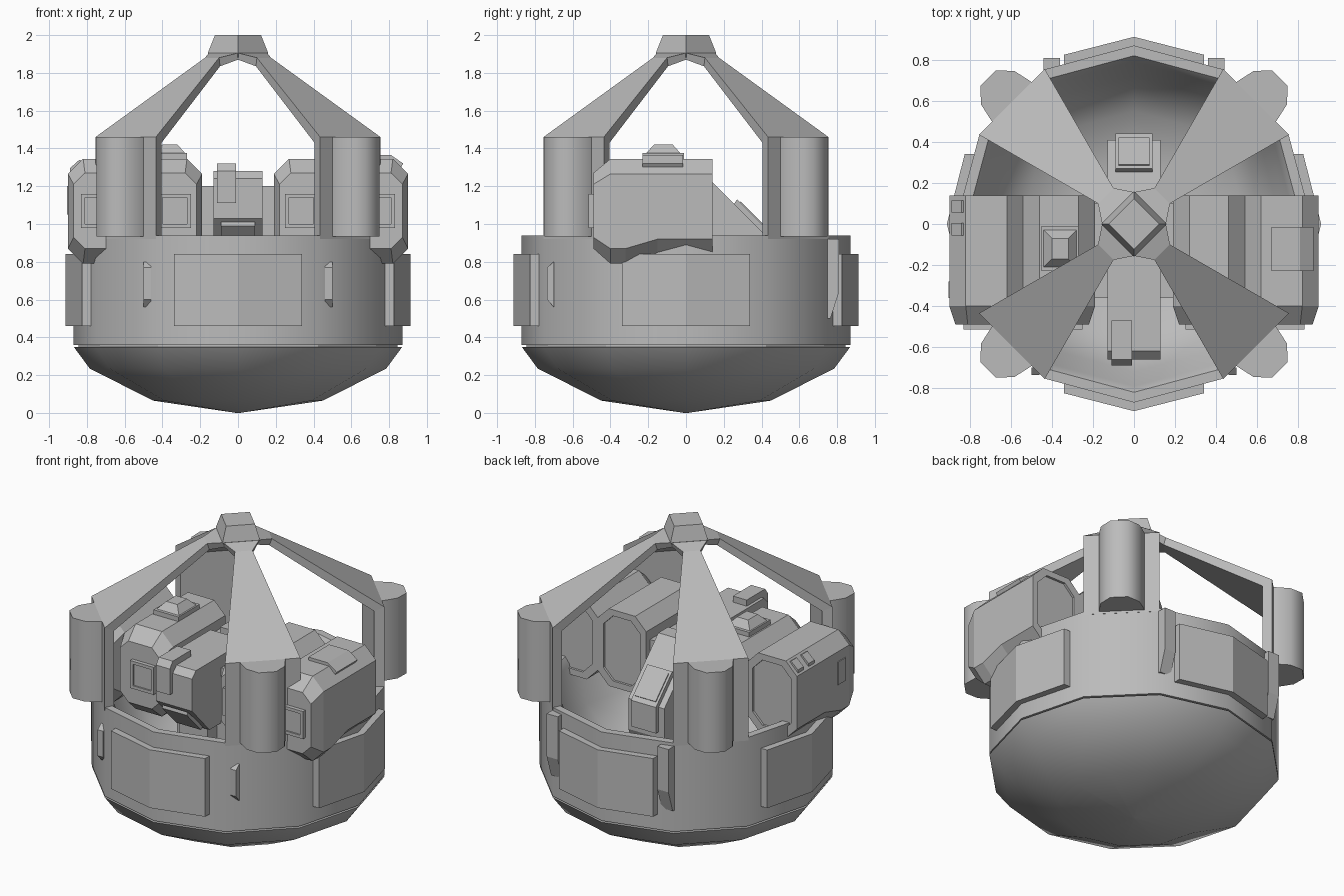
import bpy, bmesh, math

cube = bpy.data.objects.get("Cube")
if cube:
    bpy.data.objects.remove(cube)

grey = bpy.data.materials.new("plain_grey")
grey.use_nodes = True
grey.diffuse_color = (0.5, 0.5, 0.5, 1)
grey.node_tree.nodes["Principled BSDF"].inputs["Base Color"].default_value = (0.5, 0.5, 0.5, 1)


def loft(name, sections, smooth=None):
    """Skin a list of equal-length closed loops and cap both ends."""
    bm = bmesh.new()
    loops = [[bm.verts.new(p) for p in s] for s in sections]
    n = len(loops[0])
    for a, b in zip(loops, loops[1:]):
        for i in range(n):
            j = (i + 1) % n
            bm.faces.new((a[i], a[j], b[j], b[i]))
    bm.faces.new(loops[0])
    bm.faces.new(loops[-1])
    bmesh.ops.recalc_face_normals(bm, faces=bm.faces)
    mesh = bpy.data.meshes.new(name)
    bm.to_mesh(mesh)
    bm.free()
    mesh.materials.append(grey)
    ob = bpy.data.objects.new(name, mesh)
    bpy.context.collection.objects.link(ob)
    if smooth:
        bpy.ops.object.select_all(action="DESELECT")
        ob.select_set(True)
        bpy.context.view_layer.objects.active = ob
        bpy.ops.object.shade_smooth_by_angle(angle=math.radians(smooth))
    return ob


def box(name, x, y, z, taper=0.0):
    def rect(t, h):
        return [(x[0] + t, y[0] + t, h), (x[1] - t, y[0] + t, h),
                (x[1] - t, y[1] - t, h), (x[0] + t, y[1] - t, h)]
    return loft(name, [rect(0, z[0]), rect(taper, z[1])])


def extrude_x(name, poly, x0, x1):
    return loft(name, [[(x, y, z) for y, z in poly] for x in (x0, x1)])


def extrude_y(name, poly, y0, y1):
    return loft(name, [[(x, y, z) for x, z in poly] for y in (y0, y1)])


def extrude_z(name, poly, z0, z1, smooth=None):
    return loft(name, [[(x, y, z) for x, y in poly] for z in (z0, z1)], smooth)


def turn(name, profile, sides=12, smooth=None):
    step = math.tau / sides
    return loft(name, [[(r * math.cos(i * step), r * math.sin(i * step), z)
                        for i in range(sides)] for r, z in profile], smooth)


def rot(p, a):
    c, s = math.cos(a), math.sin(a)
    return (p[0] * c - p[1] * s, p[0] * s + p[1] * c, *p[2:])


def swap(p):
    return (p[1], p[0], *p[2:])


# Hull: rounded bottom, thin recessed seam, open twelve-sided tub
turn("lower_bowl", [(0.01, 0), (0.45, 0.065), (0.785, 0.235), (0.87, 0.35)], smooth=35)
turn("seam_band", [(0.845, 0.34), (0.845, 0.37)])
turn("tub_wall", [(0.3, 0.38), (0.55, 0.44), (0.72, 0.6), (0.79, 0.9), (0.82, 0.94),
                  (0.87, 0.94), (0.87, 0.36), (0.5, 0.36)], smooth=35)

# Outer plates on the four sides
plate = [(-0.34, 0.75), (-0.34, 0.825), (0, 0.912), (0.34, 0.825), (0.34, 0.75), (0, 0.84)]
for k, side in enumerate(("back", "right", "front", "left")):
    extrude_z(side + "_plate", [rot(p, k * math.pi / 2) for p in plate], 0.46, 0.84)

# Roof frame: four posts leaning into a hub, each with an outer tank
outer = [(0.435, 0.755, 0.92), (0.435, 0.755, 1.46), (0.1, 0.175, 1.88), (0, 0.155, 1.905)]
inner = [(0.405, 0.70, 0.92), (0.405, 0.70, 1.43), (0.095, 0.16, 1.835), (0, 0.14, 1.87)]
tank = [(0.8, -0.135), (0.85, -0.135), (0.94, -0.115), (1.005, -0.053),
        (1.005, 0.053), (0.94, 0.115), (0.85, 0.135), (0.8, 0.135)]
for k in range(4):
    a = k * math.pi / 2
    loft("roof_post", [[rot(p, a) for p in (o, swap(o), swap(i), i)]
                       for o, i in zip(outer, inner)])
    extrude_z("post_tank", [rot(p, a + math.pi / 4) for p in tank], 0.935, 1.46, smooth=50)
turn("roof_hub", [(0.14, 1.87), (0.16, 1.905), (0.122, 2.0)], sides=4)

# Small fins on the tub wall
for s in (-1, 1):
    extrude_x("front_fin", [(-0.70, 0.56), (-0.735, 0.6), (-0.735, 0.77), (-0.70, 0.8)],
              s * 0.46, s * 0.5)
    extrude_x("back_fin", [(0.74, 0.5), (0.765, 0.5), (0.81, 0.64), (0.81, 0.92), (0.74, 0.92)],
              s * 0.36, s * 0.44)


# Side pods: two chamfered housings per side
def octagon(x0, x1, z0, z1, c, y, s):
    pts = [(x0 + c, z0), (x1 - c, z0), (x1, z0 + c), (x1, z1 - c),
           (x1 - c, z1), (x0 + c, z1), (x0, z1 - c), (x0, z0 + c)]
    return [(s * x, y, z) for x, z in pts]


def screen(name, x0, x1, z0, z1, y, s):
    def ring(d, yy):
        return [(s * x, yy, z) for x, z in ((x0 + d, z0 + d), (x1 - d, z0 + d),
                                            (x1 - d, z1 - d), (x0 + d, z1 - d))]
    loft(name, [ring(0, y + 0.05), ring(0, y), ring(0.02, y), ring(0.02, y + 0.01)])


for s in (-1, 1):
    for label, x0, x1 in (("inner", 0.19, 0.54), ("outer", 0.54, 0.9)):
        loft(label + "_pod", [
            octagon(x0 + 0.03, x1 - 0.03, 0.87, 1.27, 0.06, -0.49, s),
            octagon(x0, x1, 0.79, 1.345, 0.08, -0.40, s),
            octagon(x0, x1, 0.79, 1.345, 0.08, -0.32, s),
            octagon(x0, x1, 0.84, 1.345, 0.08, -0.15, s),
            octagon(x0, x1, 0.84, 1.345, 0.08, 0.14, s),
            octagon(x0 + 0.04, x1 - 0.04, 0.88, 1.305, 0.07, 0.14, s),
            octagon(x0 + 0.04, x1 - 0.04, 0.88, 1.305, 0.07, 0.125, s)])
    screen("inner_pod_screen", 0.25, 0.42, 0.98, 1.16, -0.515, s)
    screen("outer_pod_screen", 0.66, 0.83, 0.98, 1.16, -0.515, s)

# Fittings on the pods
box("pod_box_base", (-0.45, -0.27), (-0.23, -0.01), (1.31, 1.375))
box("pod_box_top", (-0.44, -0.28), (-0.21, -0.03), (1.375, 1.42), 0.04)
extrude_y("pod_hatch", [(0.67, 1.3), (0.67, 1.365), (0.81, 1.365), (0.875, 1.32), (0.85, 1.28)],
          -0.23, -0.015)
for y in (-0.055, 0.055):
    extrude_y("pod_button", [(-0.89, 1.27), (-0.89, 1.295), (-0.84, 1.34), (-0.82, 1.33)], y, y + 0.06)
box("pod_side_slot", (-0.905, -0.88), (-0.36, -0.28), (1.05, 1.2))

# Front console with undercut screen and a small top block
box("console_core", (-0.19, 0.19), (-0.36, 0.1), (0.5, 1.2))
extrude_x("front_console", [(-0.1, 1.28), (-0.62, 1.28), (-0.66, 1.24), (-0.66, 1.03),
                            (-0.48, 0.84), (-0.1, 0.84)], -0.13, 0.13)
extrude_x("front_console_screen", [(-0.65, 1.01), (-0.655, 0.99), (-0.51, 0.84), (-0.49, 0.86)],
          -0.09, 0.09)
extrude_x("console_block", [(-0.47, 1.25), (-0.47, 1.32), (-0.66, 1.32), (-0.69, 1.28),
                            (-0.69, 1.11), (-0.65, 1.11)], -0.11, -0.01)
box("front_pedestal", (-0.1, 0.1), (-0.46, -0.1), (0.4, 0.9))

# Back console with a sloping raised panel
extrude_x("back_console", [(0, 1.26), (0.1, 1.26), (0.41, 0.95), (0.41, 0.75), (0.3, 0.5), (0, 0.5)],
          -0.13, 0.13)
extrude_x("back_console_panel", [(0.25, 1.1), (0.27, 1.13), (0.44, 0.96), (0.44, 0.79), (0.38, 0.79)],
          -0.09, 0.09)
extrude_x("back_console_window", [(0.285, 1.115), (0.29, 1.12), (0.422, 0.988), (0.417, 0.983)],
          -0.075, 0.075)
